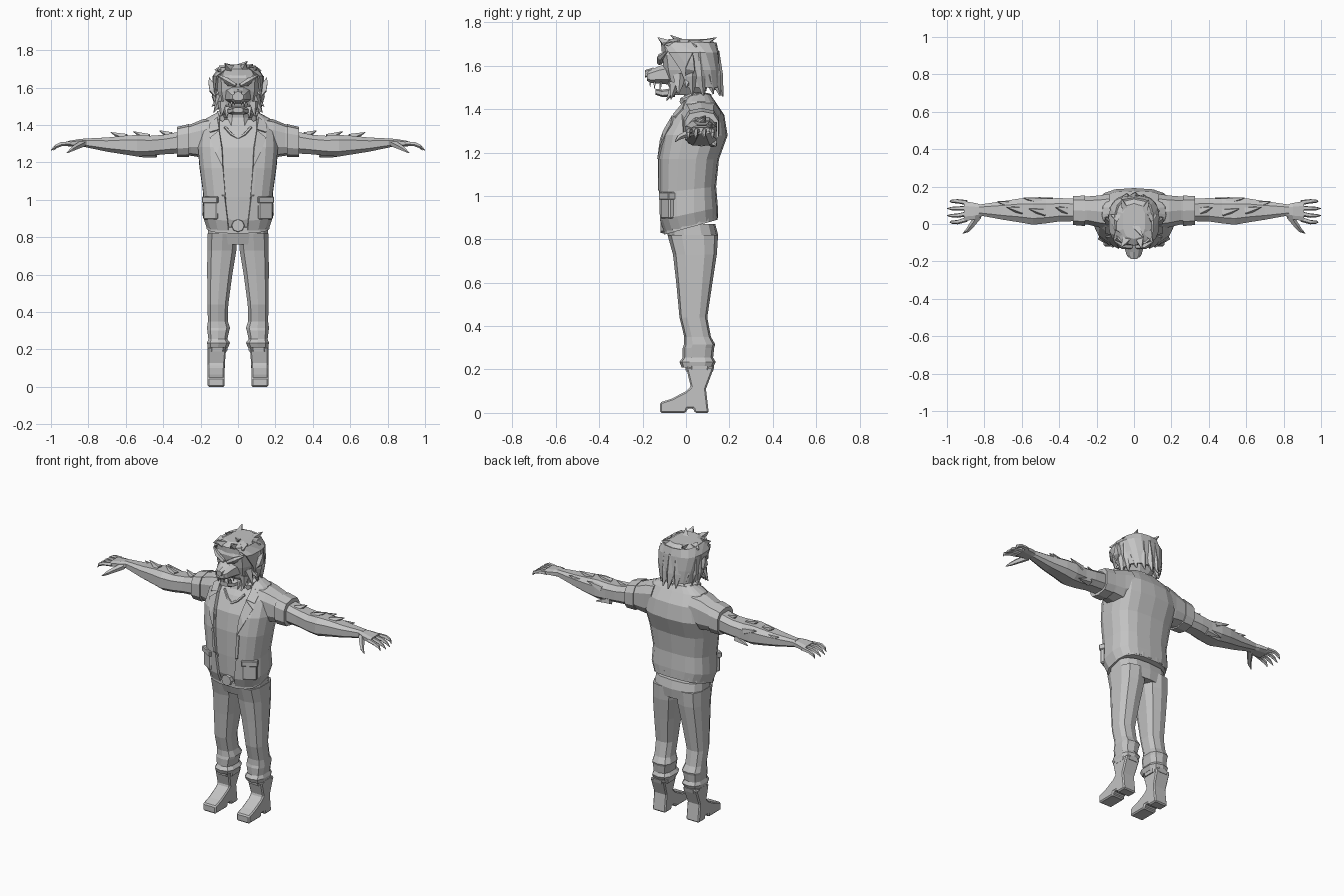
import bpy, bmesh, math, random
from mathutils import Vector

random.seed(4)
grey = bpy.data.materials.new("plain_grey")
grey.diffuse_color = (0.55, 0.55, 0.55, 1)


def finish(name, bm, mirror=False, solid=0.0, bevel=0.0):
    bmesh.ops.recalc_face_normals(bm, faces=bm.faces[:])
    me = bpy.data.meshes.new(name)
    bm.to_mesh(me)
    bm.free()
    me.materials.append(grey)
    ob = bpy.data.objects.new(name, me)
    bpy.context.collection.objects.link(ob)
    if solid:
        m = ob.modifiers.new("thick", 'SOLIDIFY')
        m.thickness, m.offset = solid, 0
    if bevel:
        m = ob.modifiers.new("bevel", 'BEVEL')
        m.width, m.segments = bevel, 1
    if mirror:
        ob.modifiers.new("mirror", 'MIRROR').use_clip = False
    return ob


def spow(v, e):
    return math.copysign(abs(v) ** e, v)


def skin(bm, rings, closed=True):
    vs = [[bm.verts.new(p) for p in r] for r in rings]
    n = len(vs[0])
    for a, b in zip(vs, vs[1:]):
        for i in range(n if closed else n - 1):
            j = (i + 1) % n
            bm.faces.new((a[i], a[j], b[j], b[i]))
    if closed:
        bm.faces.new(vs[0][::-1])
        bm.faces.new(vs[-1])


def loft(name, axis, rows, n=10, e=0.7, gaps=None, tilts=None, **kw):
    """Rows are (position, a0, a1, b0, b1); gaps leave the front open."""
    bm = bmesh.new()
    rings = []
    for k, (p, a0, a1, b0, b1) in enumerate(rows):
        ra, rb = (a1 - a0) / 2, (b1 - b0) / 2
        g = math.asin(min(1, gaps[k] / ra) ** (1 / e)) if gaps else 0
        ring = []
        for i in range(n):
            if gaps:
                t = -math.pi / 2 + g + (2 * math.pi - 2 * g) * i / (n - 1)
            else:
                t = 2 * math.pi * (i + 0.5) / n
            a = (a0 + a1) / 2 + ra * spow(math.cos(t), e)
            b = (b0 + b1) / 2 + rb * spow(math.sin(t), e)
            q = p + (tilts[k] * (b - 0.02) if tilts else 0)
            ring.append({'z': (a, b, q), 'x': (q, a, b), 'y': (a, q, b)}[axis])
        rings.append(ring)
    skin(bm, rings, not gaps)
    return finish(name, bm, **kw)


def tubes(name, paths, n=5, mirror=True):
    """Each path is a list of (point, radius)."""
    bm = bmesh.new()
    for path in paths:
        pts = [Vector(p) for p, r in path]
        d = (pts[-1] - pts[0]).normalized()
        u = d.orthogonal().normalized()
        v = d.cross(u)
        skin(bm, [[p + r * (u * math.cos(6.2832 * i / n) + v * math.sin(6.2832 * i / n))
                   for i in range(n)] for p, (_, r) in zip(pts, path)])
    return finish(name, bm, mirror)


def spike(base, tip, r):
    return [(base, r), (tip, 0.002)]


def box(name, loc, size, rot=0, **kw):
    bm = bmesh.new()
    bmesh.ops.create_cube(bm, size=1)
    bmesh.ops.scale(bm, vec=size, verts=bm.verts)
    ob = finish(name, bm, **kw)
    for v in ob.data.vertices:
        c, s = math.cos(rot), math.sin(rot)
        x, y, z = v.co
        v.co = (loc[0] + x * c - y * s, loc[1] + x * s + y * c, loc[2] + z)
    return ob


# Jacket body, open at the front, with the shirt inside it
coat = [(.865, .165, -.095, .14), (.92, .185, -.115, .14), (1.03, .18, -.12, .132),
        (1.17, .20, -.12, .145), (1.28, .21, -.105, .185), (1.37, .195, -.055, .17),
        (1.43, .165, -.005, .13), (1.465, .10, .01, .105)]
gaps = [.05, .055, .07, .08, .085, .10, .10, .075]
loft("jacket", 'z', [(z, -r, r, f, b) for z, r, f, b in coat], n=17, gaps=gaps,
     tilts=[.28, .22, .12, 0, 0, 0, 0, 0], solid=.014)
loft("shirt", 'z', [(z, -r + .015, r - .015, f + .01, b - .015) for z, r, f, b in coat[:-1]],
     n=14, tilts=[.28, .22, .12, 0, 0, 0, 0])
loft("jacket_hem", 'z', [(z, -.172, .172, -.103, .146) for z in (.855, .885)], n=16,
     tilts=[.28, .28])


def chest_y(x, z):
    for p, q in zip(coat, coat[1:]):
        if p[0] <= z <= q[0]:
            t = (z - p[0]) / (q[0] - p[0])
            r, f, b = [p[i] + (q[i] - p[i]) * t for i in (1, 2, 3)]
            s = math.sqrt(max(0, 1 - (x / r) ** (2 / .7)))
            return (f + b) / 2 - (b - f) / 2 * s ** .7
    return 0


def plate(name, quads, off=.012, thick=.009):
    bm = bmesh.new()
    for quad in quads:
        bm.faces.new([bm.verts.new((x, chest_y(x, z) - off, z)) for x, z in quad])
    bmesh.ops.remove_doubles(bm, verts=bm.verts[:], dist=.0005)
    return finish(name, bm, True, solid=thick)


# Lapels, front edges and pockets
plate("lapel", [[(.08, 1.17), (.115, 1.24), (.09, 1.3), (.085, 1.26)],
                [(.115, 1.24), (.15, 1.33), (.10, 1.37), (.09, 1.3)],
                [(.15, 1.36), (.155, 1.40), (.11, 1.44), (.10, 1.375)]])
plate("front_edge", [[(.05, .86), (.07, .86), (.085, 1.03), (.068, 1.03)],
                     [(.068, 1.03), (.085, 1.03), (.095, 1.17), (.08, 1.17)]], .008)
box("pocket", (.142, -.085, .945), (.085, .03, .10), .5, mirror=True, bevel=.006)
box("pocket_flap", (.143, -.087, 1.0), (.095, .04, .035), .5, mirror=True, bevel=.004)
tubes("neckline", [[((0, -.065, 1.33), .008), ((.035, -.055, 1.35), .008),
                    ((.07, -.035, 1.39), .008)]])
tubes("buckle", [[((0, -.09, .862), .036), ((0, -.118, .862), .033)]], 8, False)
tubes("collar", [[((.085, -.02, 1.435), .018), ((.10, .04, 1.46), .02),
                  ((.06, .10, 1.455), .02), ((0, .11, 1.455), .02)]])

# Sleeves, cuffs, furry arms
loft("sleeve", 'x', [(.13, -.03, .165, 1.25, 1.44), (.19, -.02, .155, 1.225, 1.43),
                     (.25, -.005, .15, 1.235, 1.405), (.31, .0, .145, 1.24, 1.385)], 10, mirror=True)
loft("sleeve_cuff", 'x', [(.262, -.014, .155, 1.228, 1.405), (.325, -.008, .152, 1.228, 1.39)],
     10, mirror=True)
loft("arm", 'x', [(.30, .012, .138, 1.245, 1.37), (.40, .01, .142, 1.24, 1.35),
                  (.47, .0, .14, 1.232, 1.345), (.54, -.008, .145, 1.228, 1.35),
                  (.61, .005, .14, 1.24, 1.345), (.70, .02, .125, 1.255, 1.335),
                  (.83, .045, .105, 1.283, 1.328)], 8, mirror=True)
tubes("arm_fur", [spike((x, y, z), (x + dx, y + .02, z + dz), .026) for x, y, z, dx, dz in
                  [(.36, .07, 1.34, .06, .03), (.48, .06, 1.33, .08, .035), (.50, .12, 1.31, .09, .03),
                   (.60, .07, 1.33, .08, .03), (.44, .12, 1.25, .09, -.02), (.66, .10, 1.31, .07, .02)]])

# Hands with clawed fingers
loft("palm", 'x', [(.80, .048, .10, 1.283, 1.328), (.85, .022, .115, 1.284, 1.325),
                   (.91, .012, .125, 1.285, 1.315)], 8, mirror=True)
tubes("fingers", [[((.895, .025 + .03 * i, 1.30), .014), ((.945, y, 1.298), .012),
                   ((.975, y, 1.285), .010), ((x, y, 1.265), .002)]
                  for i, (x, y) in enumerate([(.985, .01), (1.0, .045), (1.0, .083), (.985, .122)])])
tubes("thumb", [[((.83, .045, 1.30), .02), ((.87, -.01, 1.28), .015),
                 ((.89, -.035, 1.268), .011), ((.915, -.05, 1.25), .002)]])

# Trousers
loft("hips", 'z', [(.76, -.155, .155, -.065, .14), (.82, -.163, .163, -.085, .148),
                   (.87, -.16, .16, -.088, .135)], 14)
loft("trouser_leg", 'z', [(.21, .052, .163, -.02, .125), (.235, .04, .168, -.03, .137),
                          (.255, .055, .16, -.015, .125), (.30, .045, .166, -.015, .13),
                          (.315, .04, .168, -.01, .135), (.35, .052, .163, -.008, .115),
                          (.44, .05, .165, -.03, .098), (.60, .028, .167, -.045, .122),
                          (.73, .006, .167, -.06, .142), (.82, .0, .165, -.085, .148)],
     10, mirror=True)

# Boots, from a side profile with a heel notch
bm = bmesh.new()
side = [(-.12, 0), (-.12, .048), (-.065, .066), (.0, .10), (.022, .12), (.0, .212), (.13, .212),
        (.092, .11), (.105, 0), (.04, 0), (.034, .02), (.006, .02), (0, 0)]
low = bm.faces.new([bm.verts.new((.072 - .08 * max(0, z - .1), y, z)) for y, z in side])
ext = bmesh.ops.extrude_face_region(bm, geom=[low])
for v in ext['geom']:
    if isinstance(v, bmesh.types.BMVert):
        v.co.x = .162
finish("boot", bm, True, bevel=.007)
loft("boot_top", 'z', [(.19, .055, .166, -.004, .128), (.215, .052, .166, -.008, .134)],
     8, mirror=True)

# Neck, skull, muzzle and jaw
loft("neck", 'z', [(1.38, -.075, .075, -.03, .11), (1.44, -.06, .06, -.01, .095),
                   (1.52, -.06, .06, -.02, .09)], 8)
loft("skull", 'z', [(1.465, -.06, .06, -.06, .08), (1.51, -.095, .095, -.085, .10),
                    (1.58, -.112, .112, -.105, .12), (1.65, -.115, .115, -.115, .13),
                    (1.705, -.085, .085, -.09, .11)], 12)
loft("muzzle", 'y', [(-.07, -.075, .075, 1.51, 1.615), (-.125, -.055, .055, 1.515, 1.60),
                     (-.165, -.042, .042, 1.52, 1.58), (-.18, -.03, .03, 1.53, 1.57)], 8)
loft("jaw", 'y', [(-.05, -.07, .07, 1.455, 1.50), (-.11, -.05, .05, 1.455, 1.49),
                  (-.14, -.028, .028, 1.465, 1.495)], 8)
loft("nose", 'y', [(-.15, -.025, .025, 1.555, 1.592), (-.188, -.02, .02, 1.545, 1.58)], 6)
tubes("teeth", [spike((.035, -.145, 1.525), (.035, -.145, 1.495), .008),
                spike((.018, -.165, 1.525), (.018, -.165, 1.503), .006),
                spike((.032, -.118, 1.485), (.032, -.12, 1.515), .007),
                spike((.05, -.115, 1.525), (.05, -.115, 1.503), .007)], 4)
tubes("brow", [[((.012, -.122, 1.612), .012), ((.06, -.118, 1.64), .016), ((.105, -.09, 1.665), .005)]])
tubes("eye", [[((.03, -.112, 1.612), .003), ((.052, -.112, 1.618), .009), ((.075, -.108, 1.628), .002)]])

# Pointed ears and cheek fur
tubes("ear", [[((.105, .01, 1.55), .02), ((.132, .02, 1.59), .03), ((.145, .025, 1.62), .018),
               ((.155, .03, 1.655), .002)]], 4)
tubes("cheek_fur", [spike((.085, -.03, 1.55), (.13, -.035, 1.465), .034),
                    spike((.08, -.05, 1.52), (.09, -.07, 1.445), .03),
                    spike((.09, .01, 1.54), (.14, .0, 1.50), .03),
                    spike((.06, -.06, 1.49), (.06, -.09, 1.44), .022)])

# Hair: shell over the back of the head plus loose locks
loft("hair_shell", 'z', [(1.50, -.11, .11, -.06, .15), (1.58, -.125, .125, -.08, .15),
                         (1.66, -.13, .13, -.115, .145), (1.705, -.10, .10, -.11, .135)],
     13, gaps=[.108, .118, .11, .05], solid=.012)
loft("hair_top", 'z', [(1.665, -.122, .122, -.112, .14), (1.70, -.10, .10, -.115, .14),
                       (1.722, -.06, .06, -.08, .11)], 10)
locks = []
for i in range(9):
    a = math.radians(-5 + 185 * i / 8)
    c, s = math.cos(a), math.sin(a)
    locks.append([((.105 * c, .03 + .09 * s, 1.66), .035),
                  ((.112 * c, .035 + .105 * s, 1.55), .032),
                  ((.115 * c, .04 + .13 * s, 1.455 + random.uniform(0, .035)), .003)])
tubes("back_locks", locks, 5, False)
tubes("top_locks", [spike((x, y, 1.695), (x + dx, y + dy, z), .032) for x, y, dx, dy, z in
                    [(.03, -.08, .01, -.05, 1.73), (-.04, -.08, -.03, -.045, 1.725),
                     (.07, -.04, .03, -.06, 1.70), (-.08, -.04, -.03, -.05, 1.69),
                     (.0, .0, .05, -.07, 1.74), (.05, .06, .03, .07, 1.725),
                     (-.04, .06, -.03, .08, 1.73), (.08, .03, .045, .02, 1.69),
                     (-.08, .03, -.045, .02, 1.695)]], 4, False)
